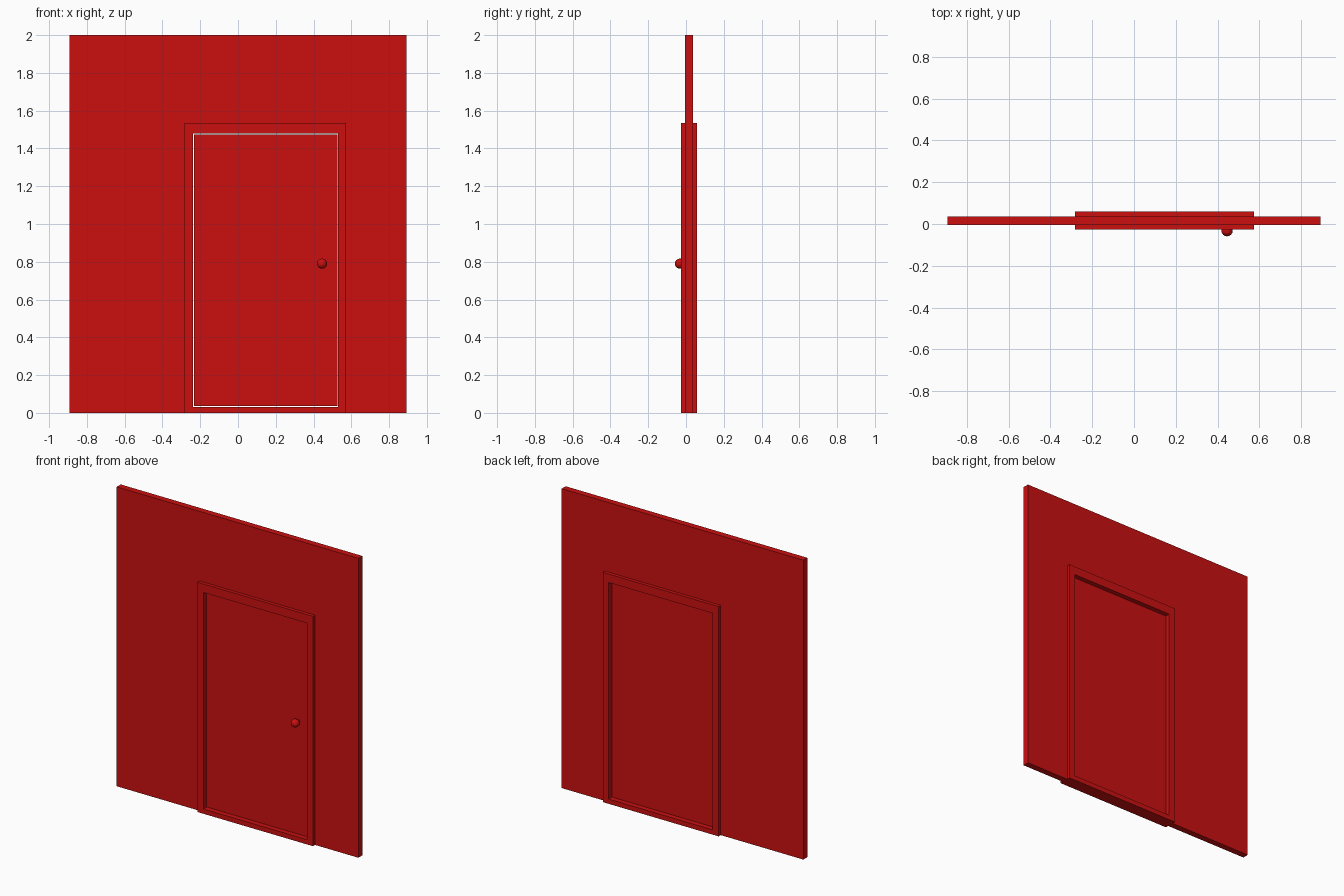
import bpy, bmesh
from math import radians
from mathutils import Matrix

if "Cube" in bpy.data.objects:
    bpy.data.objects.remove(bpy.data.objects["Cube"])

red = bpy.data.materials.new("red_paint")
red.diffuse_color = (0.6, 0.005, 0.005, 1)
red.use_nodes = True
red.node_tree.nodes["Principled BSDF"].inputs["Base Color"].default_value = red.diffuse_color


def make_object(name, bm):
    bmesh.ops.recalc_face_normals(bm, faces=bm.faces[:])
    mesh = bpy.data.meshes.new(name)
    bm.to_mesh(mesh)
    bm.free()
    mesh.materials.append(red)
    ob = bpy.data.objects.new(name, mesh)
    bpy.context.collection.objects.link(ob)
    return ob


def extrude_y(bm, faces, depth):
    out = bmesh.ops.extrude_face_region(bm, geom=faces)
    verts = [g for g in out["geom"] if isinstance(g, bmesh.types.BMVert)]
    bmesh.ops.translate(bm, verts=verts, vec=(0, depth, 0))


def slab(name, outline, y0, y1):
    """Extrude an x/z outline from y0 to y1."""
    bm = bmesh.new()
    face = bm.faces.new([bm.verts.new((x, y0, z)) for x, z in outline])
    extrude_y(bm, [face], y1 - y0)
    return make_object(name, bm)


def rect(x0, x1, z0, z1):
    return [(x0, z0), (x1, z0), (x1, z1), (x0, z1)]


def ring(name, outer, inner, y0, y1):
    """Rectangular frame between two x/z rectangles."""
    bm = bmesh.new()
    o = [bm.verts.new((x, y0, z)) for x, z in outer]
    i = [bm.verts.new((x, y0, z)) for x, z in inner]
    faces = [bm.faces.new((o[k], o[(k + 1) % 4], i[(k + 1) % 4], i[k])) for k in range(4)]
    extrude_y(bm, faces, y1 - y0)
    return make_object(name, bm)


# Frame outer size, opening and wall half width
FX0, FX1, FZ = -0.282, 0.573, 1.535
OX0, OX1, OZ0, OZ1 = -0.237, 0.53, 0.032, 1.478
W = 0.893

# Wall with a doorway notch
slab("wall", [(-W, 0), (FX0, 0), (FX0, FZ), (FX1, FZ), (FX1, 0), (W, 0), (W, 2), (-W, 2)],
     -0.005, 0.037)

# Door frame with sill
ring("door_frame", rect(FX0, FX1, 0, FZ), rect(OX0, OX1, OZ0, OZ1), -0.027, 0.059)

# Recessed door leaf with a thin gap all round
G = 0.004
slab("door", rect(OX0 + G, OX1 - G, OZ0 + G, OZ1 - G), 0.0, 0.032)

# Round knob on a short stem, front side only
turn = Matrix.Rotation(radians(90), 4, 'X')
bm = bmesh.new()
bmesh.ops.create_uvsphere(bm, u_segments=16, v_segments=8, radius=0.027,
                          matrix=Matrix.Translation((0.445, -0.032, 0.79)) @ turn)
make_object("door_knob", bm)
bm = bmesh.new()
bmesh.ops.create_cone(bm, cap_ends=True, segments=16, radius1=0.012, radius2=0.012, depth=0.03,
                      matrix=Matrix.Translation((0.445, -0.009, 0.79)) @ turn)
make_object("knob_stem", bm)
